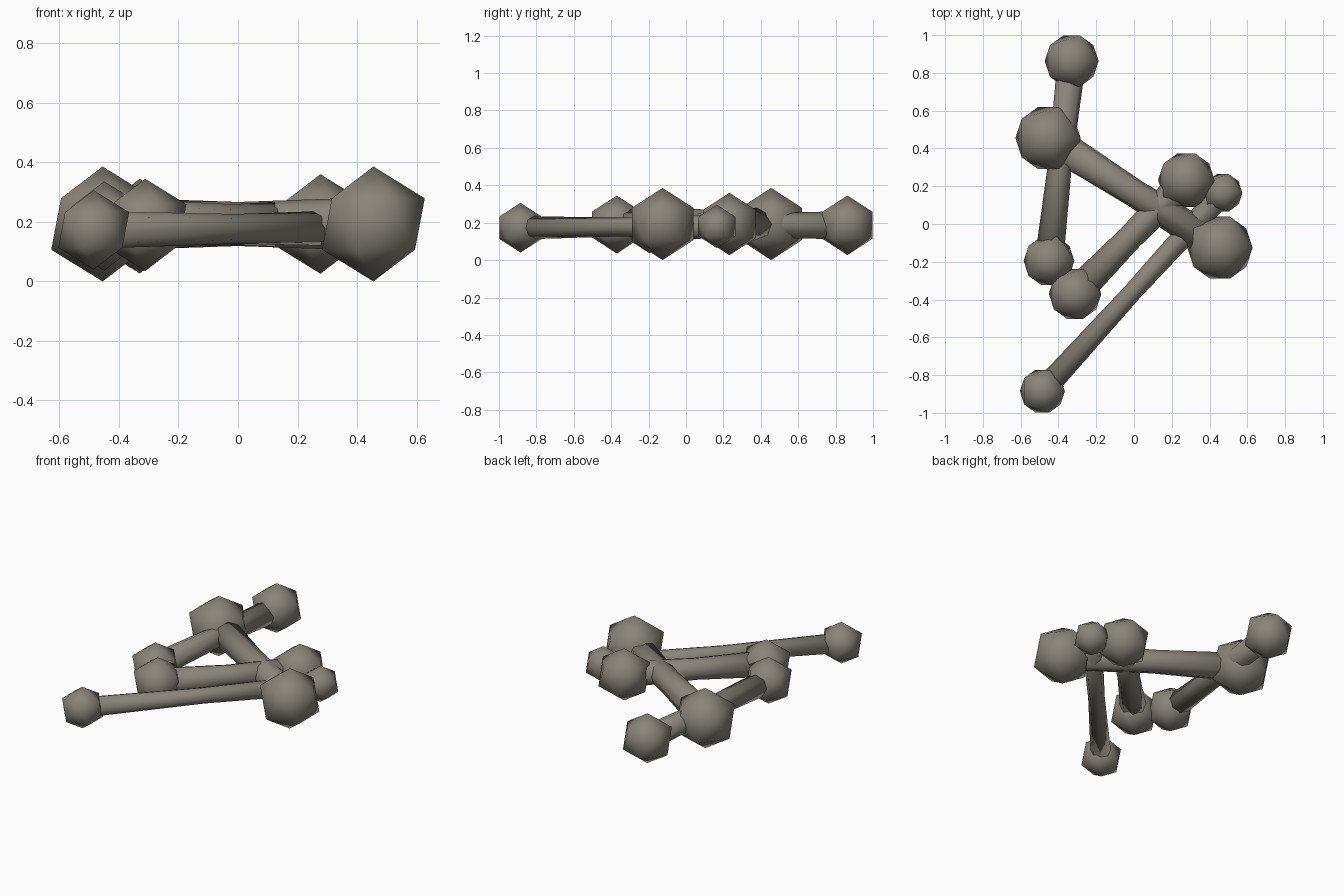
import bpy
import bmesh
from mathutils import Vector

cube = bpy.data.objects.get("Cube")
if cube:
    bpy.data.objects.remove(cube, do_unlink=True)

# One weathered warm grey for everything
mat = bpy.data.materials.new("weathered_bone_grey")
mat.use_nodes = True
GREY = (0.25, 0.23, 0.195, 1)
mat.diffuse_color = GREY
bsdf = mat.node_tree.nodes["Principled BSDF"]
bsdf.inputs["Base Color"].default_value = GREY
bsdf.inputs["Roughness"].default_value = 0.9


def finish(bm, name):
    bmesh.ops.recalc_face_normals(bm, faces=bm.faces)
    for face in bm.faces:
        face.smooth = True
    mesh = bpy.data.meshes.new(name)
    bm.to_mesh(mesh)
    bm.free()
    mesh.materials.append(mat)
    obj = bpy.data.objects.new(name, mesh)
    bpy.context.collection.objects.link(obj)
    return obj


# Faceted knob at the end of a bone
def knob(name, centre, radius):
    bm = bmesh.new()
    bmesh.ops.create_icosphere(bm, subdivisions=1, radius=radius)
    obj = finish(bm, name)
    obj.location = centre


# Eight-sided shaft that narrows at the middle
def shaft(name, start, end, end_radius, waist_radius):
    axis = end - start
    length = axis.length
    bm = bmesh.new()
    bmesh.ops.create_cone(bm, cap_ends=True, segments=8, radius1=end_radius,
                          radius2=end_radius, depth=length)
    sides = [e for e in bm.edges
             if abs(e.verts[0].co.z - e.verts[1].co.z) > length / 2]
    bmesh.ops.subdivide_edges(bm, edges=sides, cuts=1, use_grid_fill=True)
    for v in bm.verts:
        if abs(v.co.z) < length / 4:
            v.co.xy *= waist_radius / end_radius
    obj = finish(bm, name)
    obj.location = (start + end) / 2
    obj.rotation_mode = 'QUATERNION'
    obj.rotation_quaternion = axis.to_track_quat('Z', 'Y')


# name, two knobs (x, y, z, radius), shaft end and waist radius
bones = [
    ("large_bone", (0.455, -0.125, 0.193, 0.193), (-0.455, 0.455, 0.193, 0.193), 0.09, 0.074),
    ("rear_bone", (-0.33, 0.863, 0.186, 0.159), (-0.45, -0.195, 0.186, 0.15), 0.076, 0.063),
    ("middle_bone", (0.277, 0.232, 0.193, 0.167), (-0.312, -0.37, 0.19, 0.155), 0.083, 0.068),
    ("thin_bone", (0.47, 0.165, 0.18, 0.116), (-0.485, -0.885, 0.173, 0.133), 0.063, 0.05),
]
for name, a, b, end_radius, waist_radius in bones:
    knob(name + "_left_knob", a[:3], a[3])
    knob(name + "_right_knob", b[:3], b[3])
    shaft(name + "_shaft", Vector(a[:3]), Vector(b[:3]), end_radius, waist_radius)
